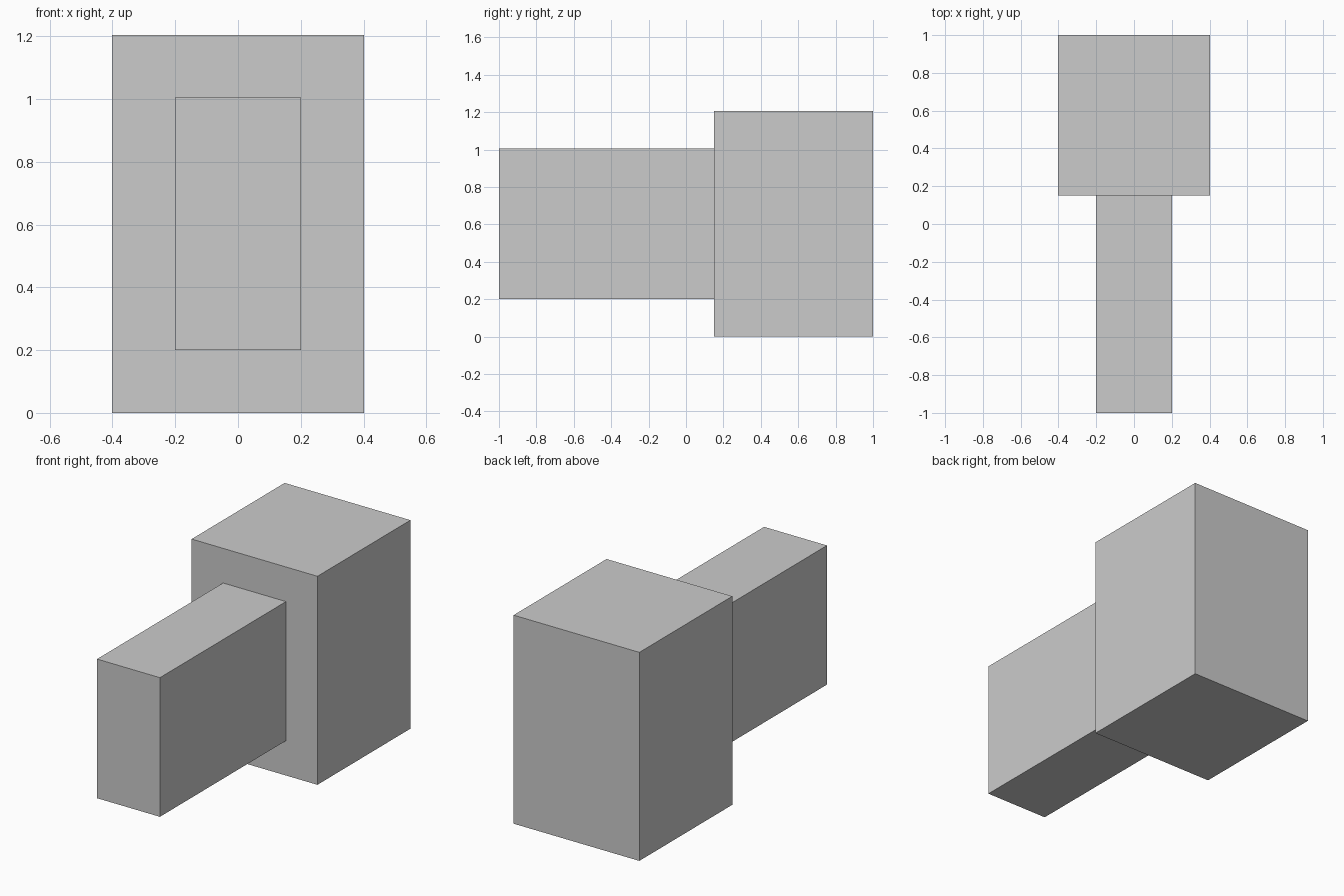
import bpy

if "Cube" in bpy.data.objects:
    bpy.data.objects.remove(bpy.data.objects["Cube"])


def box(name, lo, hi):
    """Axis-aligned box between two corners."""
    centre = [(a + b) / 2 for a, b in zip(lo, hi)]
    size = [b - a for a, b in zip(lo, hi)]
    bpy.ops.mesh.primitive_cube_add(size=1, location=centre)
    obj = bpy.context.object
    obj.name = name
    obj.scale = size
    bpy.ops.object.transform_apply(location=False, rotation=False, scale=True)
    return obj


JOINT_Y = 0.151  # where the arm meets the block

# Tall block at the back
box("rear_block", (-0.402, JOINT_Y, 0), (0.402, 1, 1.205))

# Narrow arm reaching forward
box("front_arm", (-0.201, -1, 0.201), (0.201, JOINT_Y, 1.005))
